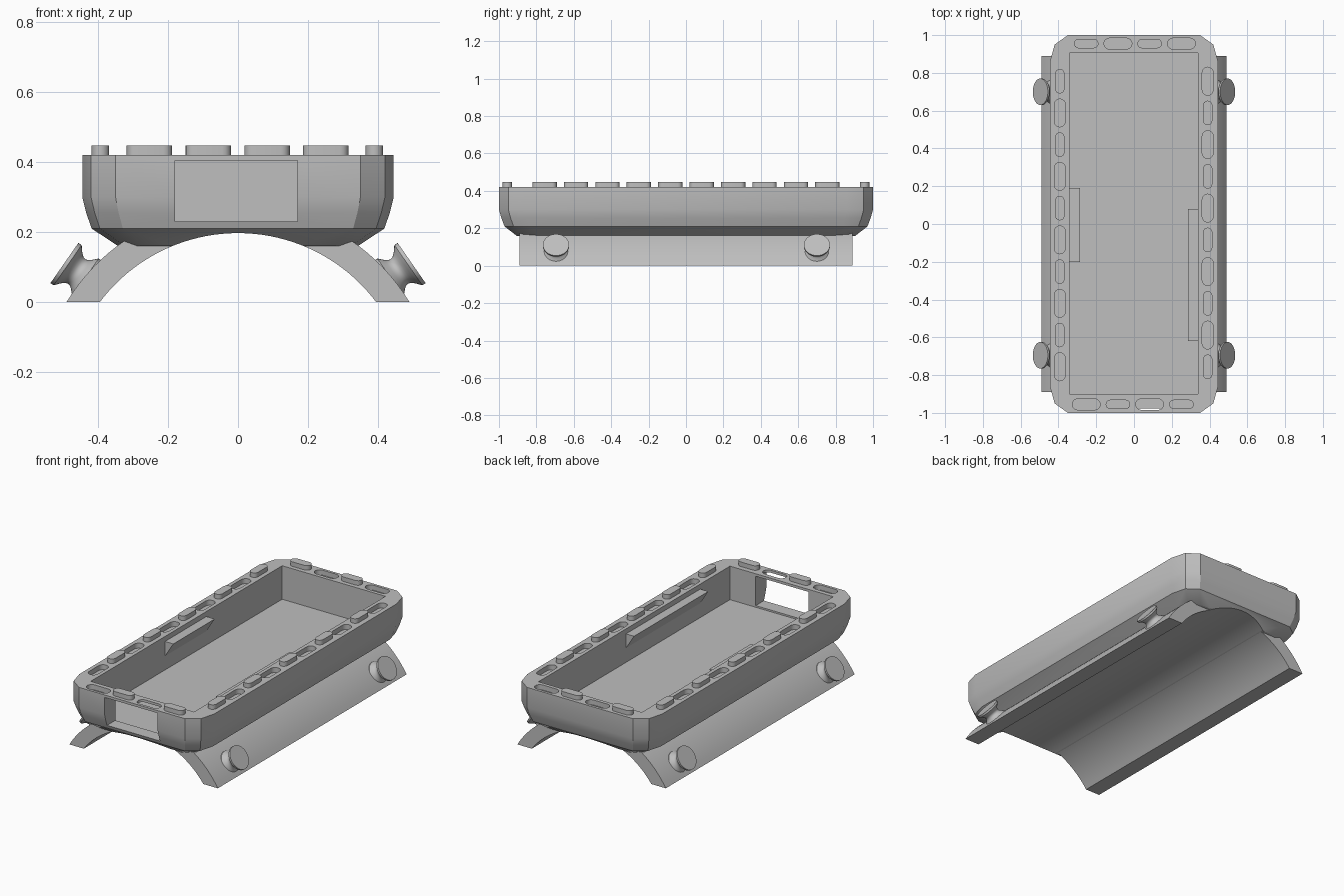
import bpy
import bmesh
from math import sin, cos, pi, sqrt, atan2
from mathutils import Vector, Matrix

cube = bpy.data.objects.get("Cube")
if cube:
    bpy.data.objects.remove(cube, do_unlink=True)

GREY = bpy.data.materials.new("plain grey")
GREY.use_nodes = True
COLOUR = (0.52, 0.52, 0.52, 1)
GREY.diffuse_color = COLOUR
GREY.node_tree.nodes["Principled BSDF"].inputs["Base Color"].default_value = COLOUR


def loft(name, rings):
    """Closed solid skinned through rings of equal point count."""
    bm = bmesh.new()
    loops = [[bm.verts.new(p) for p in ring] for ring in rings]
    n = len(loops[0])
    for a, b in zip(loops, loops[1:]):
        for i in range(n):
            j = (i + 1) % n
            bm.faces.new((a[i], a[j], b[j], b[i]))
    bm.faces.new(loops[0])
    bm.faces.new(loops[-1])
    bmesh.ops.recalc_face_normals(bm, faces=bm.faces)
    mesh = bpy.data.meshes.new(name)
    bm.to_mesh(mesh)
    bm.free()
    mesh.materials.append(GREY)
    obj = bpy.data.objects.new(name, mesh)
    bpy.context.collection.objects.link(obj)
    return obj


def along_y(name, outline, y0, y1):
    """Prism of an (x, z) outline running front to back."""
    return loft(name, [[(x, y, z) for x, z in outline] for y in (y0, y1)])


def box(name, x0, x1, y0, y1, z0, z1):
    return along_y(name, [(x0, z0), (x1, z0), (x1, z1), (x0, z1)], y0, y1)


def pill(name, x, y, length, width, z0, z1, turned):
    """Upright prism with rounded ends, long in y when turned."""
    r, straight = width / 2, (length - width) / 2
    pts = []
    for end in (0, 1):
        for k in range(9):
            a = -pi / 2 + pi * k / 8 + pi * end
            u = r * cos(a) + straight * (1 - 2 * end)
            v = r * sin(a)
            pts.append((x - v, y + u) if turned else (x + u, y + v))
    return loft(name, [[(px, py, z) for px, py in pts] for z in (z0, z1)])


def activate(obj):
    bpy.ops.object.select_all(action='DESELECT')
    obj.select_set(True)
    bpy.context.view_layer.objects.active = obj


def cut(target, cutter):
    cutter.hide_render = True
    mod = target.modifiers.new("cut", 'BOOLEAN')
    mod.operation = 'DIFFERENCE'
    mod.solver = 'EXACT'
    mod.object = cutter
    activate(target)
    bpy.ops.object.modifier_apply(modifier=mod.name)
    bpy.data.objects.remove(cutter, do_unlink=True)


parts = []

# Tray shell with chamfered corners and a tucked-in underside
corner = [(0.445, 0.86), (0.42, 0.95), (0.35, 1.0)]
plan = (corner + [(-x, y) for x, y in reversed(corner)]
        + [(-x, -y) for x, y in corner] + [(x, -y) for x, y in reversed(corner)])
levels = [(0.16, 0.77, 0.905), (0.21, 0.94, 0.97), (0.255, 0.975, 0.987),
          (0.3, 1, 1), (0.42, 1, 1)]
tray = loft("tray", [[(x * sx, y * sy, z) for x, y in plan] for z, sx, sy in levels])
parts.append(tray)
cut(tray, box("cavity_cutter", -0.342, 0.34, -0.9, 0.905, 0.22, 0.6))
cut(tray, box("window_cutter", -0.18, 0.17, -1.1, -0.8, 0.23, 0.405))

# Curved saddle under the tray, following one shared arc centre
ARC_Z, INNER, OUTER, CAP = -0.297, 0.494, 0.573, 0.21


def arc(radius, x0, x1, steps):
    a0, a1 = (atan2(sqrt(radius ** 2 - x * x), x) for x in (x0, x1))
    angles = [a0 + (a1 - a0) * k / steps for k in range(steps + 1)]
    return [(radius * cos(a), ARC_Z + radius * sin(a)) for a in angles]


foot_in = sqrt(INNER ** 2 - ARC_Z ** 2)
foot_out = sqrt(OUTER ** 2 - ARC_Z ** 2)
top_out = sqrt(OUTER ** 2 - (CAP - ARC_Z) ** 2)
inner = arc(INNER, -foot_in, foot_in, 40)
outline = inner + arc(OUTER, foot_out, top_out, 10) + arc(OUTER, -top_out, -foot_out, 10)
parts.append(along_y("saddle", outline, -0.89, 0.89))
cut(tray, along_y("arch_cutter", inner, -1.2, 1.2))

# Alternating studs and slots around the rim
spots = []
for i in range(10):
    y = 0.756 - 0.168 * i
    spots += [(-0.393, y, True, i % 2 == 0), (0.39, y, True, i % 2 == 1)]
for i in range(4):
    x = -0.253 + 0.168 * i
    spots += [(x, 0.955, False, i % 2 == 0), (x, -0.955, False, i % 2 == 1)]
for x, y, turned, raised in spots:
    if raised:
        parts.append(pill("rim_stud", x, y, 0.13, 0.05, 0.41, 0.447, turned))
    else:
        cut(tray, pill("slot_cutter", x, y, 0.148, 0.058, 0.39, 0.5, turned))

# Wedge-shaped retaining ribs inside the long walls
for name, side, y0, y1 in (("right_rib", -1, -0.2, 0.19), ("left_rib", 1, -0.62, 0.08)):
    wedge = [(side * 0.35, 0.39), (side * 0.287, 0.39), (side * 0.35, 0.29)]
    parts.append(along_y(name, wedge, y0, y1))

# Flared strap pegs on the saddle flanks
profile = [(0.066, -0.02), (0.066, 0.0)]
for k in range(1, 9):
    t = k / 8
    profile.append((0.068 - 0.025 * sin(pi * t), 0.06 * t))
profile += [(0.07, 0.062), (0.07, 0.073)]
for side in (-1, 1):
    axis = Vector((side * 0.82, 0, 0.57))
    turn = axis.to_track_quat('Z', 'Y').to_matrix().to_4x4()
    for y in (-0.695, 0.7):
        place = Matrix.Translation((side * 0.436, y, 0.07)) @ turn
        rings = [[place @ Vector((r * cos(a * pi / 16), r * sin(a * pi / 16), h))
                  for a in range(32)] for r, h in profile]
        parts.append(loft("strap_peg", rings))

for part in parts:
    activate(part)
    bpy.ops.object.shade_smooth_by_angle(angle=pi / 6)
